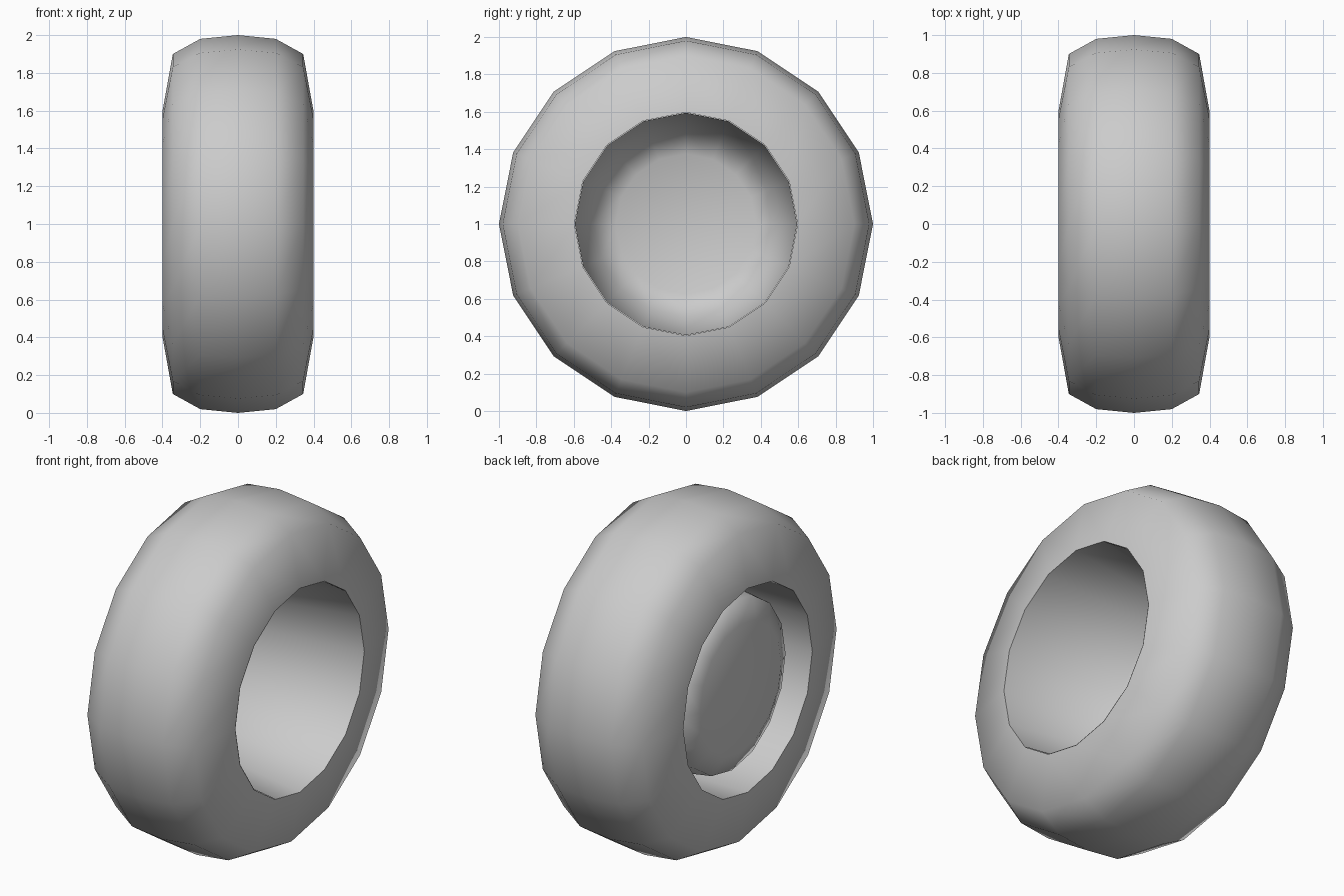
import bpy
import bmesh
import math

SIDES = 16
CENTRE_Z = 1.0

cube = bpy.data.objects.get("Cube")
if cube:
    bpy.data.objects.remove(cube, do_unlink=True)

grey = bpy.data.materials.new("plain_grey")
grey.use_nodes = True
colour = (0.6, 0.6, 0.6, 1)
grey.diffuse_color = colour
grey.node_tree.nodes["Principled BSDF"].inputs["Base Color"].default_value = colour


def lathe(name, profile, sharp_rings=(), loop=False, cap=False):
    """Turn a profile of (x, radius) points around the wheel axle."""
    bm = bmesh.new()
    rings = []
    for x, radius in profile:
        ring = []
        for i in range(SIDES):
            a = math.tau * i / SIDES
            ring.append(bm.verts.new((x, radius * math.sin(a),
                                      CENTRE_Z + radius * math.cos(a))))
        rings.append(ring)
    pairs = list(zip(rings, rings[1:]))
    if loop:
        pairs.append((rings[-1], rings[0]))
    for lower, upper in pairs:
        for i in range(SIDES):
            j = (i + 1) % SIDES
            bm.faces.new((lower[i], lower[j], upper[j], upper[i]))
    if cap:
        bm.faces.new(rings[-1])
    bmesh.ops.recalc_face_normals(bm, faces=bm.faces)
    for face in bm.faces:
        face.smooth = True
    for k in sharp_rings:
        for i in range(SIDES):
            edge = bm.edges.get((rings[k][i], rings[k][(i + 1) % SIDES]))
            edge.smooth = False
    mesh = bpy.data.meshes.new(name)
    bm.to_mesh(mesh)
    bm.free()
    mesh.materials.append(grey)
    obj = bpy.data.objects.new(name, mesh)
    bpy.context.collection.objects.link(obj)
    return obj


# Tyre: symmetrical tread and sidewalls around a straight bore
half_tread = [(0.4, 0.597), (0.345, 0.9), (0.2, 0.98)]
tread = [(-x, r) for x, r in half_tread] + [(0, 1.0)] + half_tread[::-1]
lathe("tyre", tread, sharp_rings=(0, len(tread) - 1), loop=True)

# Wheel: thin tapered cup, open on one side, with a bevelled end on the other
lathe("wheel_cup", [(0.4, 0.595), (-0.298, 0.495), (-0.354, 0.375)], cap=True)
